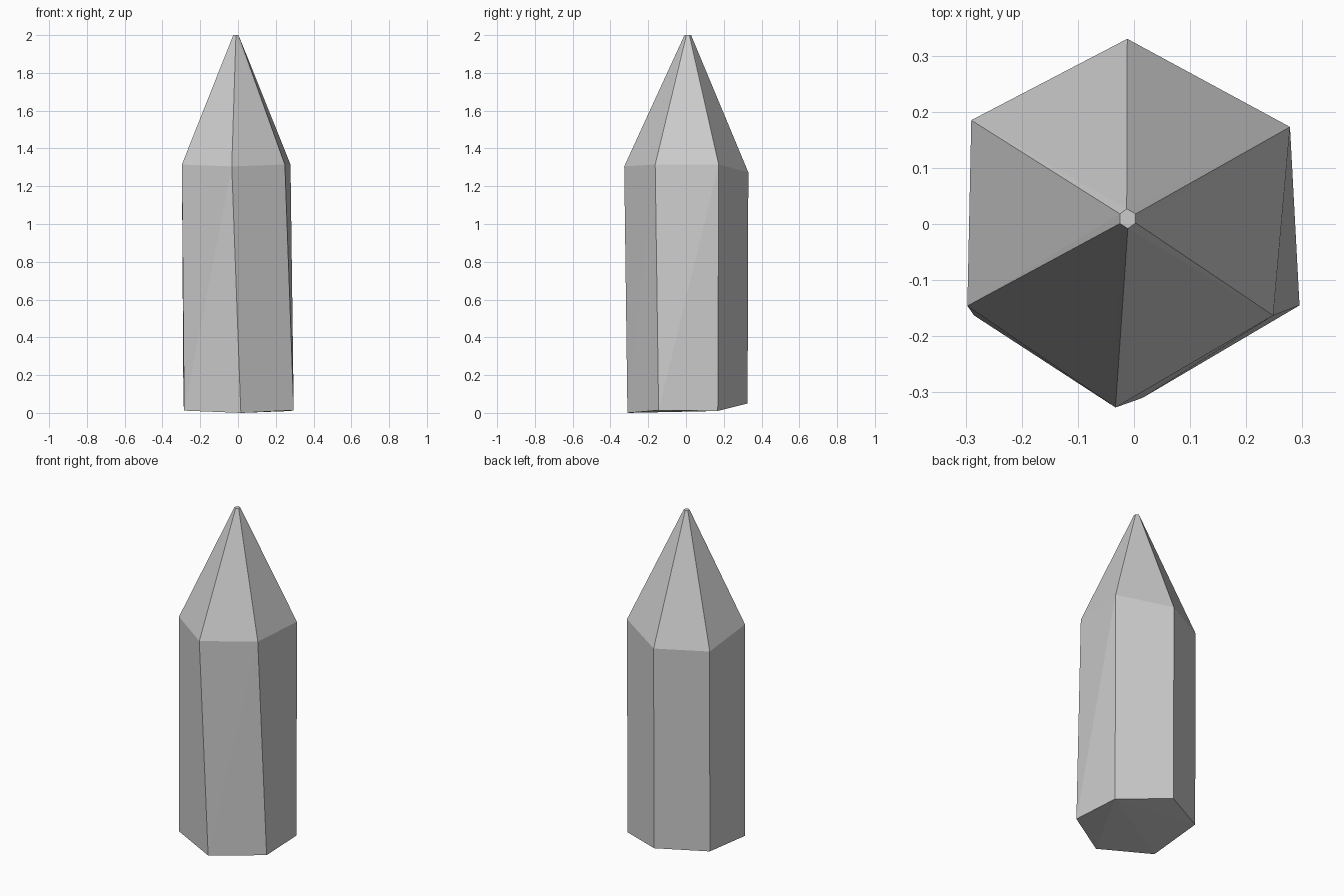
import bpy, bmesh

# Slightly irregular six-sided rings, clockwise from the back corner
base = [(-0.012, 0.326, 0.05), (0.278, 0.168, 0.01), (0.295, -0.145, 0.014),
        (0.015, -0.310, 0.0), (-0.285, -0.163, 0.012), (-0.289, 0.183, 0.05)]
shoulder = [(-0.012, 0.330, 1.273), (0.278, 0.173, 1.315), (0.248, -0.163, 1.315),
            (-0.033, -0.327, 1.305), (-0.297, -0.146, 1.315), (-0.290, 0.185, 1.273)]
tip = [(-0.013, 0.027, 2), (0.003, 0.018, 2), (0.003, 0.002, 2),
       (-0.011, -0.008, 2), (-0.025, 0.001, 2), (-0.025, 0.018, 2)]

# Crystal: faceted convex shell through the three rings
bm = bmesh.new()
for co in base + shoulder + tip:
    bm.verts.new(co)
bmesh.ops.convex_hull(bm, input=list(bm.verts))
bmesh.ops.recalc_face_normals(bm, faces=list(bm.faces))

mesh = bpy.data.meshes.new("crystal_shard")
bm.to_mesh(mesh)
bm.free()
obj = bpy.data.objects.new("crystal_shard", mesh)
bpy.context.collection.objects.link(obj)
